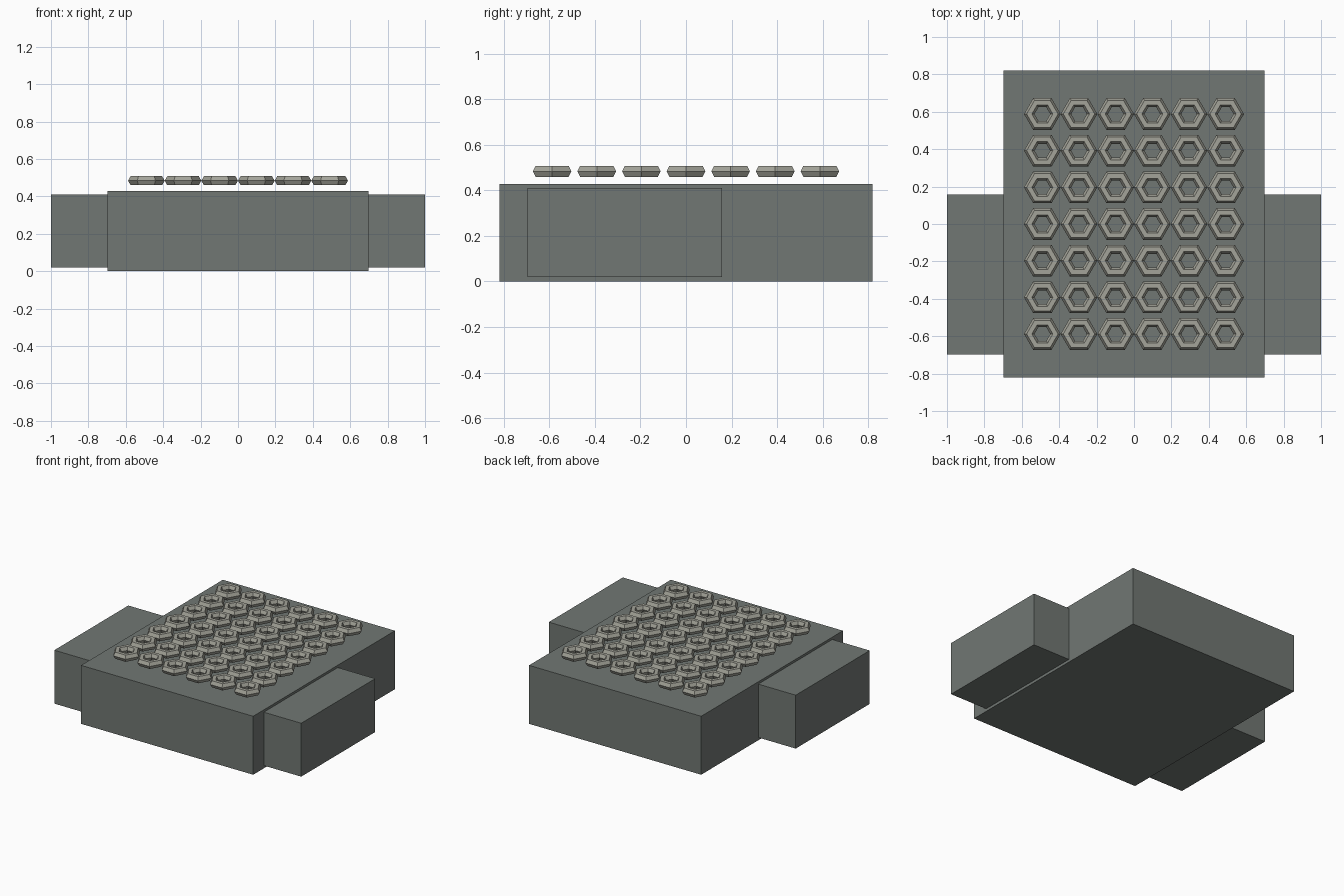
import bpy
import math

cube = bpy.data.objects.get("Cube")
if cube:
    bpy.data.objects.remove(cube, do_unlink=True)


def make_material(name, rgb):
    mat = bpy.data.materials.new(name)
    mat.use_nodes = True
    color = (*rgb, 1)
    mat.diffuse_color = color
    mat.node_tree.nodes["Principled BSDF"].inputs["Base Color"].default_value = color
    return mat


def box(name, low, high, mat):
    center = [(a + b) / 2 for a, b in zip(low, high)]
    bpy.ops.mesh.primitive_cube_add(size=1, location=center)
    obj = bpy.context.object
    obj.name = name
    obj.scale = [b - a for a, b in zip(low, high)]
    bpy.ops.object.transform_apply(location=False, rotation=False, scale=True)
    obj.data.materials.append(mat)
    return obj


dark_grey = make_material("dark grey", (0.165, 0.185, 0.172))
light_grey = make_material("light warm grey", (0.37, 0.37, 0.32))

# Main slab and the two side blocks
box("main_body", (-0.697, -0.82, 0), (0.697, 0.82, 0.428), dark_grey)
box("left_side_block", (0.697, -0.697, 0.02), (1, 0.159, 0.411), dark_grey)
box("right_side_block", (-1, -0.697, 0.02), (-0.697, 0.159, 0.411), dark_grey)

# Grid of hexagonal rings hovering above the slab, sharing one mesh
columns, rows, pitch = 6, 7, 0.196
bpy.ops.mesh.primitive_torus_add(major_segments=6, minor_segments=6,
                                 major_radius=0.07, minor_radius=0.028)
first = bpy.context.object
first.data.name = "hex_ring"
first.data.materials.append(light_grey)
bpy.ops.object.shade_smooth_by_angle(angle=math.radians(30))
for row in range(rows):
    for col in range(columns):
        ring = first if row == col == 0 else first.copy()
        ring.name = f"hex_ring_{row + 1}_{col + 1}"
        ring.location = ((col - (columns - 1) / 2) * pitch,
                         (row - (rows - 1) / 2) * pitch, 0.484)
        if ring is not first:
            bpy.context.collection.objects.link(ring)
